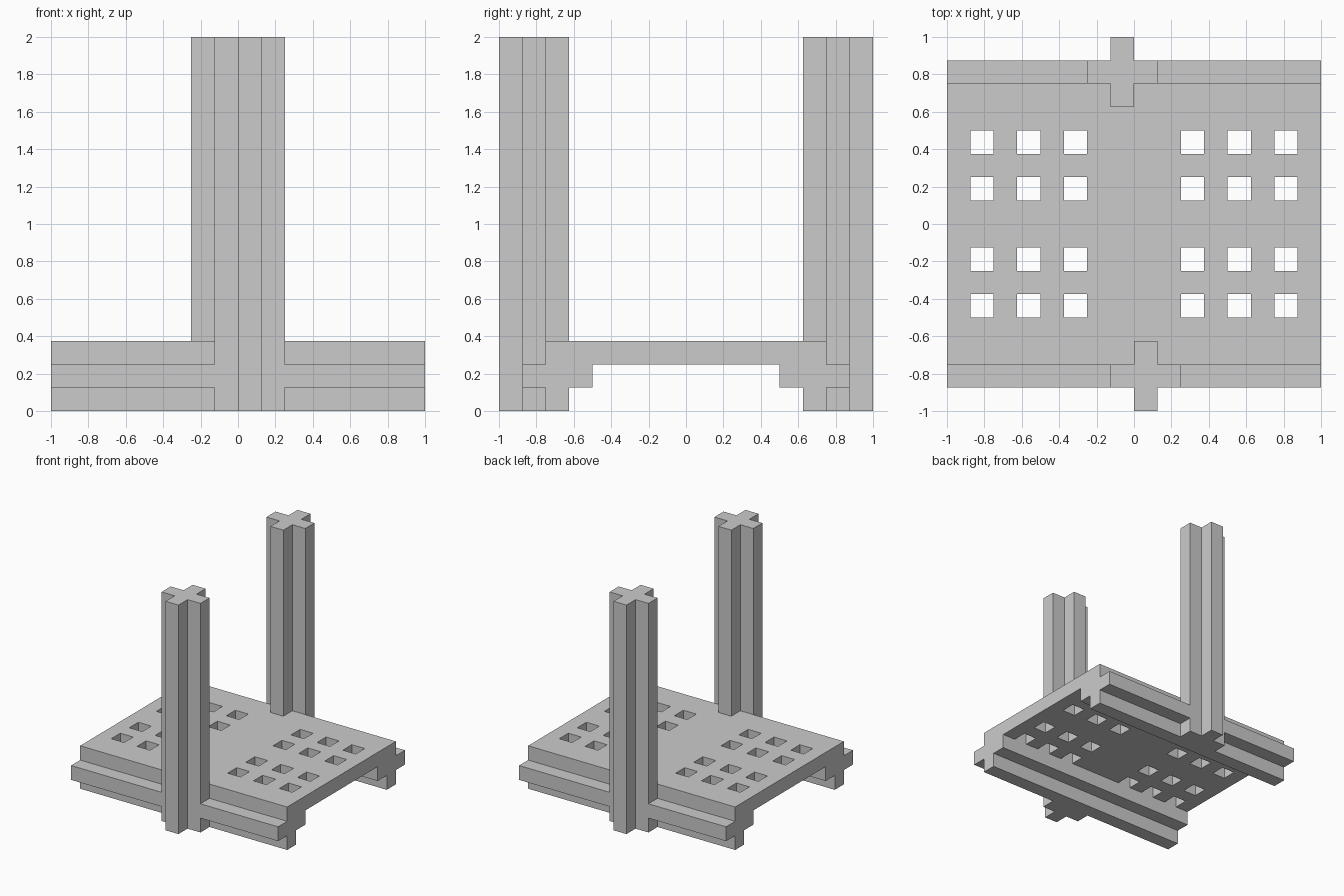
import bpy, bmesh
from mathutils import Vector

if "Cube" in bpy.data.objects:
    bpy.data.objects.remove(bpy.data.objects["Cube"])

U = 0.125  # everything sits on an eighth-unit grid


def finish(name, bm):
    bmesh.ops.recalc_face_normals(bm, faces=bm.faces)
    mesh = bpy.data.meshes.new(name)
    bm.to_mesh(mesh)
    bm.free()
    obj = bpy.data.objects.new(name, mesh)
    bpy.context.collection.objects.link(obj)
    return obj


def prism(name, outline, offset):
    """Closed solid made by sweeping a planar outline along offset."""
    bm = bmesh.new()
    face = bm.faces.new([bm.verts.new(Vector(p) * U) for p in outline])
    swept = bmesh.ops.extrude_face_region(bm, geom=[face], use_keep_orig=True)
    verts = [g for g in swept["geom"] if isinstance(g, bmesh.types.BMVert)]
    bmesh.ops.translate(bm, verts=verts, vec=Vector(offset) * U)
    return finish(name, bm)


# Deck with two side rails: one half profile (y, z), mirrored across y = 0
half = [(4, 2), (4, 1), (5, 1), (5, 0), (6, 0), (6, 1), (7, 1), (7, 2), (6, 2), (6, 3)]
profile = half + [(-y, z) for y, z in reversed(half)]
deck = prism("deck", [(-8, y, z) for y, z in profile], (16, 0, 0))

# Square holes through the deck
bm = bmesh.new()
for x in (2, 4, 6):
    for y in (1, 3):
        for sx in (-1, 1):
            for sy in (-1, 1):
                made = bmesh.ops.create_cube(bm, size=U)
                bmesh.ops.scale(bm, verts=made["verts"], vec=(1, 1, 2))
                bmesh.ops.translate(bm, verts=made["verts"],
                                    vec=Vector((sx * (x + .5), sy * (y + .5), 2.5)) * U)
cutter = finish("hole_cutter", bm)
cutter.hide_render = True
cutter.display_type = 'WIRE'
cut = deck.modifiers.new("holes", 'BOOLEAN')
cut.operation = 'DIFFERENCE'
cut.solver = 'EXACT'
cut.object = cutter

# Cross-section posts, the back one turned half a revolution about the centre
cross = [(-.5, -1.5), (.5, -1.5), (.5, -.5), (1.5, -.5), (1.5, .5), (.5, .5),
         (.5, 1.5), (-.5, 1.5), (-.5, .5), (-1.5, .5), (-1.5, -.5), (-.5, -.5)]
for name, s in (("front_post", 1), ("back_post", -1)):
    prism(name, [(s * (x + .5), s * (y - 6.5), 0) for x, y in cross], (0, 0, 16))
